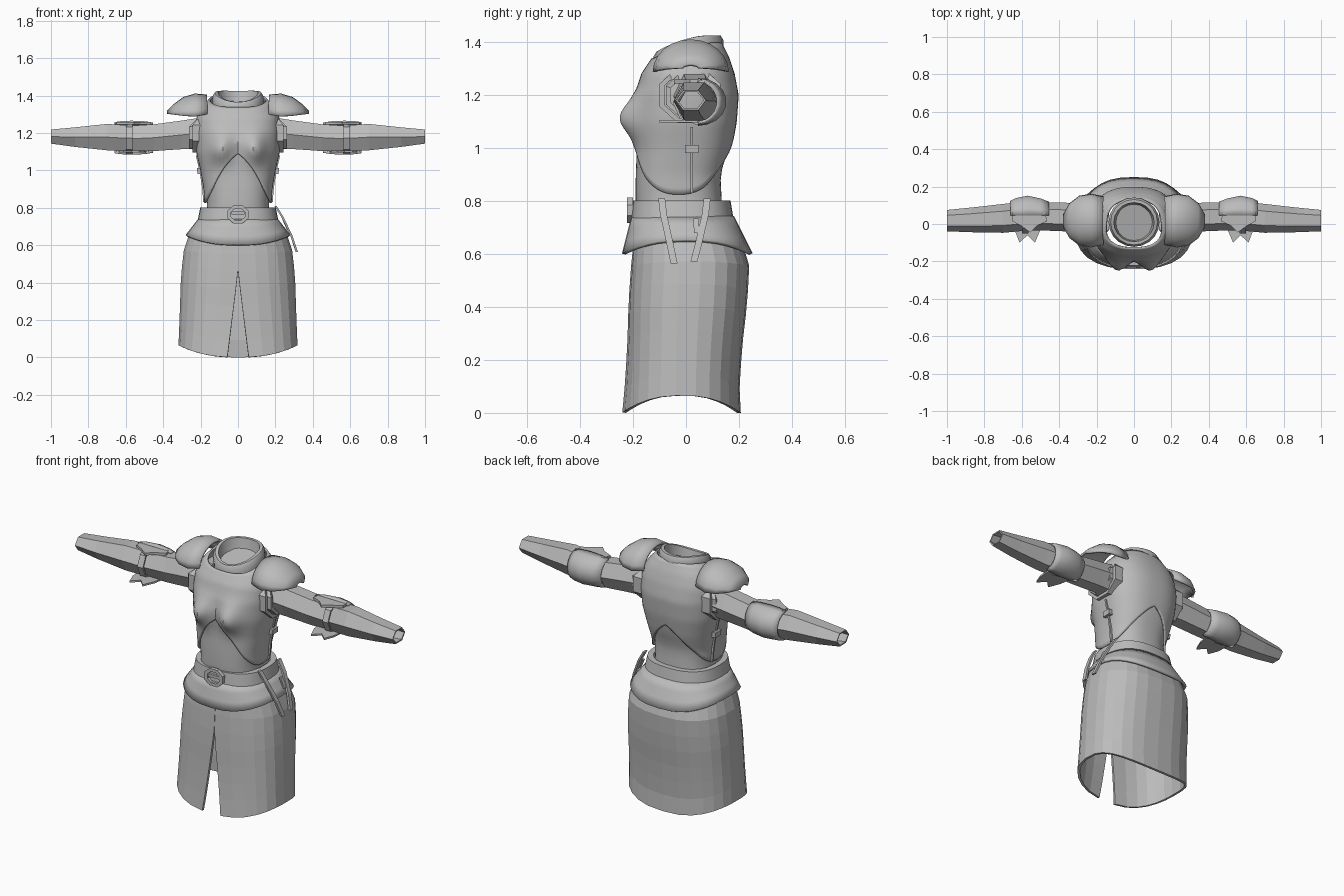
import bpy, bmesh, math
from math import sin, cos, pi, radians

cube = bpy.data.objects.get("Cube")
if cube:
    bpy.data.objects.remove(cube, do_unlink=True)

steel = bpy.data.materials.new("plain_grey")
steel.use_nodes = True
GREY = (0.5, 0.5, 0.5, 1)
steel.diffuse_color = GREY
steel.node_tree.nodes["Principled BSDF"].inputs["Base Color"].default_value = GREY


def finish(name, bm, smooth=None, thick=0):
    """Turn a bmesh into a named object, with optional shell thickness."""
    bmesh.ops.recalc_face_normals(bm, faces=bm.faces)
    mesh = bpy.data.meshes.new(name)
    bm.to_mesh(mesh)
    bm.free()
    mesh.materials.append(steel)
    ob = bpy.data.objects.new(name, mesh)
    bpy.context.collection.objects.link(ob)
    if smooth:
        bpy.ops.object.select_all(action='DESELECT')
        ob.select_set(True)
        bpy.context.view_layer.objects.active = ob
        bpy.ops.object.shade_smooth_by_angle(angle=radians(smooth))
    if thick:
        mod = ob.modifiers.new("shell", 'SOLIDIFY')
        mod.thickness = thick
        mod.offset = 0
    return ob


def grid(name, rows, closed=True, loop=False, caps=False, **kw):
    """Skin rows of points; closed joins each row, loop joins last row to first."""
    bm = bmesh.new()
    vs = [[bm.verts.new(p) for p in row] for row in rows]
    n, m = len(vs), len(vs[0])
    for j in range(n if loop else n - 1):
        a, b = vs[j], vs[(j + 1) % n]
        for i in range(m if closed else m - 1):
            k = (i + 1) % m
            bm.faces.new((a[i], a[k], b[k], b[i]))
    if caps:
        bm.faces.new(vs[0])
        bm.faces.new(vs[-1])
    return finish(name, bm, **kw)


def plate(name, pts, thick):
    bm = bmesh.new()
    bm.faces.new([bm.verts.new(p) for p in pts])
    return finish(name, bm, thick=thick)


def strap(name, pts, across, out):
    """Flat strap along pts; across and out are half-width and thickness vectors."""
    def ring(p):
        return [tuple(p[c] + s * across[c] + t * out[c] for c in range(3))
                for s, t in ((-1, 0), (1, 0), (1, 1), (-1, 1))]
    return grid(name, [ring(p) for p in pts], caps=True)


def lerp_rows(rows, t):
    for a, b in zip(rows, rows[1:]):
        if t <= b[0]:
            break
    f = max(0, min(1, (t - a[0]) / (b[0] - a[0])))
    return [p + (q - p) * f for p, q in zip(a, b)]


def spow(v):
    return math.copysign(abs(v) ** 0.8, v)


def section(rows, z, th, off=0):
    """Point on a rounded-box section; angle zero is the front."""
    _, a, yf, yb = lerp_rows(rows, z)
    return ((a + off) * spow(sin(th)),
            (yf + yb) / 2 - ((yb - yf) / 2 + off) * spow(cos(th)), z)


def turn(n):
    return [2 * pi * i / n for i in range(n)]


# Height, half width, front and back of the body and the skirt
BODY = [(.72, .18, -.18, .14), (.8, .165, -.19, .135), (.9, .17, -.19, .13),
        (1, .187, -.185, .16), (1.1, .21, -.185, .178), (1.2, .215, -.18, .185),
        (1.28, .21, -.155, .17), (1.34, .18, -.115, .15), (1.38, .14, -.09, .13),
        (1.42, .115, -.07, .11)]
SKIRT = [(0, .315, -.235, .2), (.1, .31, -.225, .195), (.25, .305, -.215, .205),
         (.42, .3, -.21, .225), (.56, .288, -.2, .232), (.66, .255, -.19, .2),
         (.74, .2, -.18, .16)]


def chest(z, th, off):
    x, y, z = section(BODY, z, th, off)
    if cos(th) > 0:
        y -= .06 * math.exp(-((abs(x) - .09) / .055) ** 2 - ((z - 1.115) / .07) ** 2)
    return x, y, z


def neckline(th):
    return 1.385 - .03 * cos(th) - .02 * cos(th) ** 2


def plate_edge(th):
    apex = 1.09 if cos(th) > 0 else 1.05
    return .825 + (apex - .825) * (1 - abs(sin(th)))


# Torso: lining below, breastplate and backplate over it
grid("torso_lining", [[chest(.72 + .04 * j, th, 0) for th in turn(48)]
                      for j in range(13)], smooth=40)
grid("cuirass", [[chest(plate_edge(th) + (neckline(th) - plate_edge(th)) * j / 24, th, .009)
                  for th in turn(64)] for j in range(25)], smooth=40, thick=.01)

# Collar rolling over into a shallow neck bowl
COLLAR = [(.135, -.025), (.136, .012), (.125, .03), (.108, .03), (.1, -.02),
          (.09, -.06), (.05, -.09), (.01, -.095)]
grid("collar", [[(r * sin(th), .01 - r * cos(th) * .97, neckline(th) + dz)
                 for th in turn(20)] for r, dz in COLLAR], caps=True, smooth=35)

# Skirt with a tapering front slit and a hem raised at the sides
skirt_rows = []
for j in range(9):
    row = []
    for i in range(27):
        f = j / 8
        z0 = .74 * f
        gap = .056 * max(0, 1 - z0 / .45) + .0005
        th0 = math.asin((gap / lerp_rows(SKIRT, z0)[1]) ** 1.25)
        th = th0 + (2 * pi - 2 * th0) * i / 26
        hem = .065 * sin(th) ** 2
        row.append(section(SKIRT, hem + (.74 - hem) * f, th))
    skirt_rows.append(row)
grid("skirt", skirt_rows, closed=False, thick=.014)

# Flared hip guard
hip = []
for j in range(4):
    f = j / 3
    shape = [(0, .205 + .07 * f, -.2 - .035 * f, .175 + .07 * f),
             (2, .205 + .07 * f, -.2 - .035 * f, .175 + .07 * f)]
    hip.append([section(shape, .74 - f * (.09 + .05 * cos(th) ** 2), th) for th in turn(32)])
grid("hip_guard", hip, smooth=30, thick=.014)

# Belt and buckle
BELT = [(.7, .222, -.212, .185), (.82, .198, -.198, .165)]
grid("belt", [[section(BELT, z, th, off) for th in turn(32)]
              for z, off in ((.728, 0), (.802, 0), (.802, -.03), (.728, -.03))],
     loop=True, smooth=30)
BUCKLE = [(1, -.2), (1, -.222), (.65, -.222), (.65, -.2)]
grid("buckle", [[(.062 * r * cos(a + pi / 8), y, .765 + .052 * r * sin(a + pi / 8))
                 for a in turn(8)] for r, y in BUCKLE], loop=True)
strap("buckle_prong", [(-.035, -.208, .772), (.035, -.208, .772)], (0, 0, .008), (0, -.014, 0))

# Two hanging straps and a loop on one hip
strap("hanging_strap_front", [(.195, -.092, .81), (.232, -.085, .75), (.28, -.063, .65),
                              (.308, -.045, .565)], (0, .013, 0), (.012, 0, 0))
strap("hanging_strap_back", [(.195, .08, .81), (.232, .073, .75), (.28, .05, .65),
                             (.305, .03, .572)], (0, .013, 0), (.012, 0, 0))
strap("hip_loop", [(.238, .038, .735), (.262, .04, .68)], (0, .01, 0), (.01, 0, 0))

# Shoulder arch: x, half depth, edge height, rise
SHOULDER = [(.165, .125, 1.3, .1), (.23, .138, 1.288, .117), (.29, .128, 1.292, .095),
            (.34, .09, 1.298, .052), (.375, .03, 1.302, .012)]
# Arm: x, centre y, centre z, half depth, half height
ARM = [(.19, .03, 1.2, .075, .08), (.3, .035, 1.19, .073, .073), (.45, .04, 1.175, .072, .068),
       (.56, .045, 1.17, .075, .066), (.7, .03, 1.178, .073, .067),
       (.87, .022, 1.178, .062, .049), (1, .018, 1.181, .053, .034)]
# Elbow guard: x, radius in y, radius in z
ELBOW = [(.455, .07, .076), (.5, .088, .083), (.57, .103, .086), (.63, .09, .083),
         (.66, .075, .078)]
FLAP = [(.475, .06), (.465, .015), (.52, -.01), (.555, -.045), (.6, -.012), (.65, .015), (.65, .06)]
SPIKES = [(.64, .05), (.635, -.04), (.612, -.1), (.57, -.06), (.53, -.1), (.5, -.03), (.49, .05)]

for side, s in (("left", 1), ("right", -1)):
    grid(side + "_arm", [[(s * x, y + ry * cos(a), z + rz * sin(a) / sin(pi / 3))
                          for a in turn(6)] for x, y, z, ry, rz in ARM], thick=.008)

    # Armhole rim with a smaller gathered cuff inside
    for part, r, x0, x1 in (("_armhole_rim", .113, .185, .242), ("_sleeve_cuff", .09, .2, .262)):
        prof = [(x0, r), (x1, r), (x1, r - .018), (x0, r - .018)]
        grid(side + part, [[(s * (x - .05 * (sin(a) > .5)), .015 + 1.1 * q * cos(a), 1.2 + q * sin(a))
                            for a in [t + pi / 8 for t in turn(8)]] for x, q in prof], loop=True)

    # Domed shoulder guard
    grid(side + "_shoulder_guard",
         [[(s * x, .018 + w * sin(p), zb + h * cos(p))
           for p in [radians(-90 + 15 * i) for i in range(13)]]
          for x, w, zb, h in SHOULDER], closed=False, smooth=50, thick=.012)

    # Elbow guard, its pointed flap, spikes and strap
    grid(side + "_elbow_guard",
         [[(s * x, .045 + ry * sin(p), 1.175 + rz * cos(p))
           for p in [radians(20 * i) for i in range(10)]] for x, ry, rz in ELBOW],
         closed=False, smooth=50, thick=.01)
    plate(side + "_elbow_flap", [(s * x, y, 1.252) for x, y in FLAP], .014)
    plate(side + "_elbow_spikes", [(s * x, y, 1.102) for x, y in SPIKES], .01)
    band = [(.565, 1), (.6, 1), (.6, .9), (.565, .9)]
    grid(side + "_elbow_strap", [[(s * x, .04 + .09 * k * cos(a), 1.172 + .084 * k * sin(a))
                                  for a in turn(8)] for x, k in band], loop=True)

    # Side seam and clasp of the cuirass
    seam = [chest(.83 + .05 * j, pi / 2, .008) for j in range(6)]
    strap(side + "_side_seam", [(s * x, .022, z) for x, y, z in seam], (0, .005, 0), (s * .012, 0, 0))
    strap(side + "_side_clasp", [(s * .195, .022, .982), (s * .198, .022, 1.012)],
          (0, .026, 0), (s * .022, 0, 0))
